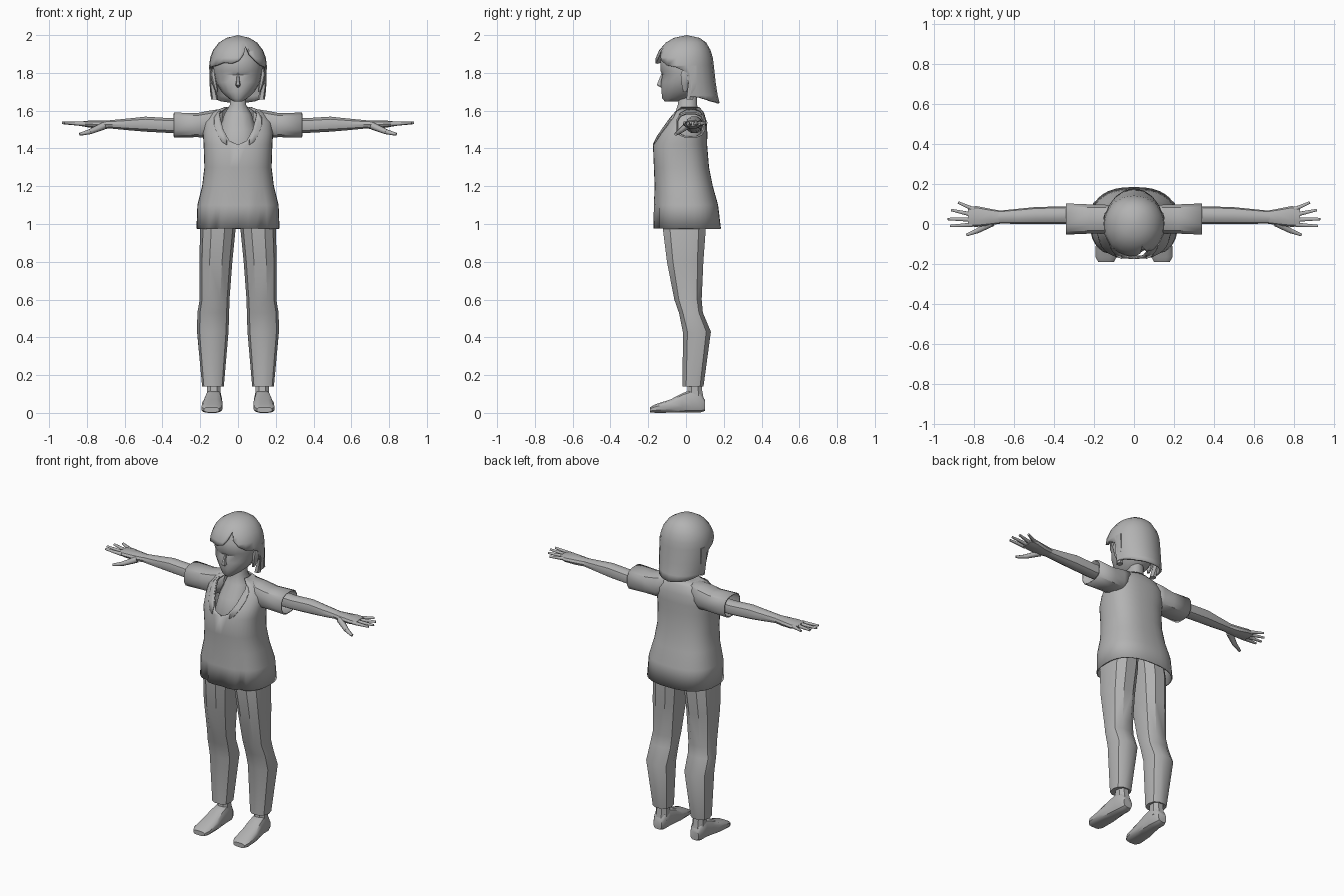
import bpy, bmesh
from math import sin, cos, radians, copysign
from mathutils import Vector

if "Cube" in bpy.data.objects:
    bpy.data.objects.remove(bpy.data.objects["Cube"])

grey = bpy.data.materials.new("plain_grey")
grey.use_nodes = True
grey.diffuse_color = (0.45, 0.45, 0.45, 1)
grey.node_tree.nodes["Principled BSDF"].inputs["Base Color"].default_value = (0.45, 0.45, 0.45, 1)


def finish(name, bm, mirror=False, thick=0, angle=35):
    mesh = bpy.data.meshes.new(name)
    bm.to_mesh(mesh)
    bm.free()
    mesh.materials.append(grey)
    ob = bpy.data.objects.new(name, mesh)
    bpy.context.collection.objects.link(ob)
    bpy.ops.object.select_all(action='DESELECT')
    ob.select_set(True)
    bpy.context.view_layer.objects.active = ob
    bpy.ops.object.shade_smooth_by_angle(angle=radians(angle))
    if thick:
        m = ob.modifiers.new("thickness", 'SOLIDIFY')
        m.thickness, m.offset = thick, -1
    if mirror:
        ob.modifiers.new("mirror", 'MIRROR')
    return ob


def lerp_table(table, s):
    """Linear lookup of a row of values by its first column."""
    if s <= table[0][0]:
        return table[0][1:]
    for lo, hi in zip(table, table[1:]):
        if s <= hi[0]:
            t = (s - lo[0]) / (hi[0] - lo[0])
            return [u + (v - u) * t for u, v in zip(lo[1:], hi[1:])]
    return table[-1][1:]


def shell(name, table, axis='z', cols=None, sides=12, p=2.3, cap=True, fold=None, **kw):
    """Rounded sections along an axis; cols may clip each column: (angle, low, high)."""
    bm = bmesh.new()
    if cols is None:
        cols = [(360 * i / sides + 180 / sides, -9, 9) for i in range(sides + 1)]
    grid = []
    for ang, low, high in cols:
        col = []
        for row in table:
            s = min(max(row[0], low), high)
            a0, a1, b0, b1 = lerp_table(table, s)
            ca, cb = sin(radians(ang)), -cos(radians(ang))
            k = fold(ang, s) if fold else 1
            a = (a0 + a1) / 2 + k * (a1 - a0) / 2 * copysign(abs(ca) ** (2 / p), ca)
            b = (b0 + b1) / 2 + k * (b1 - b0) / 2 * copysign(abs(cb) ** (2 / p), cb)
            co = {'z': (a, b, s), 'x': (s, a, b), 'y': (b, s, a)}[axis]
            col.append(bm.verts.new(co))
        grid.append(col)
    for c, d in zip(grid, grid[1:]):
        for i in range(len(table) - 1):
            bm.faces.new((c[i], d[i], d[i + 1], c[i + 1]))
    if cap:
        bm.faces.new([c[0] for c in reversed(grid[:-1])])
        bm.faces.new([c[-1] for c in grid[:-1]])
    bmesh.ops.remove_doubles(bm, verts=bm.verts, dist=0.0004)
    bmesh.ops.dissolve_degenerate(bm, edges=bm.edges, dist=0.0004)
    return finish(name, bm, **kw)


def rod(name, p, q, r0, r1):
    """Tapered six-sided finger segment, mirrored."""
    p, q = Vector(p), Vector(q)
    bm = bmesh.new()
    bmesh.ops.create_cone(bm, cap_ends=True, segments=6, radius1=r0, radius2=r1, depth=(q - p).length)
    turn = (q - p).to_track_quat('Z', 'Y').to_matrix().to_4x4()
    bmesh.ops.transform(bm, matrix=turn, verts=bm.verts)
    bmesh.ops.translate(bm, vec=(p + q) / 2, verts=bm.verts)
    return finish(name, bm, mirror=True, angle=65)


def sym(z, w, y0, y1):
    return (z, -w, w, y0, y1)


# Jacket with a V neckline and soft pleats at the front hem
jacket = [sym(.975, .22, -.175, .185), sym(1.1, .215, -.172, .17), sym(1.2, .19, -.166, .142),
          sym(1.3, .178, -.17, .122), sym(1.42, .182, -.175, .112), sym(1.48, .186, -.145, .113),
          sym(1.54, .18, -.105, .11), sym(1.59, .14, -.075, .095), sym(1.62, .07, -.05, .07)]
neckline = [(0, 1.42), (10, 1.44), (20, 1.5), (30, 1.56), (45, 1.6), (60, 1.62), (180, 1.62)]


def pleat(ang, z):
    depth = max(0, (1.2 - z) / .22)
    near = max(0, 1 - abs(abs(ang) - 30) / 10) + max(0, 1 - abs(ang) / 10) * .5
    return 1 - .07 * depth * near


cols = [(a, 0, lerp_table(neckline, abs(a))[0]) for a in range(-180, 181, 10)]
shell("jacket", jacket, cols=cols, p=2.5, cap=False, fold=pleat, thick=.008)

# Lapels lie along the neckline
raised = [(z, a - .004, b + .004, c - .005, d) for z, a, b, c, d in jacket]
shell("lapel", raised, cols=[(a, lerp_table(neckline, a - 14)[0], lerp_table(neckline, a)[0])
                             for a in (14, 22, 30, 38, 46)], p=2.5, cap=False, mirror=True, thick=.006)

# Short wide sleeves
shell("sleeve", [(.08, -.03, .085, 1.5, 1.612), (.15, -.05, .1, 1.455, 1.602),
                 (.22, -.05, .1, 1.458, 1.588), (.34, -.055, .105, 1.455, 1.592)],
      axis='x', p=2.7, cap=False, mirror=True, thick=.008)

# Chest and neck
shell("chest_and_neck", [sym(1.3, .1, -.13, .08), sym(1.42, .11, -.145, .08), sym(1.5, .1, -.11, .08),
                         sym(1.58, .075, -.062, .075), sym(1.63, .045, -.045, .06), sym(1.74, .042, -.045, .06)])

# Head, tapering to the chin
shell("head", [sym(1.648, .022, -.112, -.05), sym(1.665, .05, -.127, .03), sym(1.7, .088, -.131, .08),
               sym(1.75, .118, -.135, .11), sym(1.79, .128, -.126, .12), sym(1.81, .13, -.137, .125),
               sym(1.87, .13, -.138, .125), sym(1.94, .09, -.1, .09)], sides=18, p=2.1)
shell("nose", [sym(1.722, .006, -.135, -.1), sym(1.735, .015, -.158, -.1), sym(1.755, .011, -.15, -.1),
               sym(1.8, .006, -.13, -.1)], sides=6)
shell("ear", [(1.7, .105, .12, -.015, .005), (1.74, .108, .136, -.025, .015),
              (1.79, .115, .147, -.03, .025), (1.82, .12, .14, -.02, .02)], sides=8, mirror=True)

# Bob haircut with a side-parted fringe
hair = [sym(1.64, .14, -.165, .178), sym(1.68, .146, -.165, .168), sym(1.75, .152, -.165, .157),
        sym(1.84, .153, -.166, .147), sym(1.88, .148, -.16, .142), sym(1.92, .133, -.142, .13),
        sym(1.96, .102, -.107, .107), sym(1.985, .062, -.065, .073), (2.0, 0, 0, .004, .004)]
fringe = [(-95, 1.8), (-75, 1.83), (-50, 1.84), (-30, 1.855), (-12, 1.85), (2, 1.865), (12, 1.9),
          (20, 1.945), (25, 1.9), (38, 1.865), (55, 1.84), (75, 1.83), (95, 1.8)]
back = [(95, 1.675), (110, 1.67), (125, 1.66), (140, 1.65), (160, 1.645), (180, 1.64)]
cols = [(-a, z, 9) for a, z in reversed(back)] + [(a, z, 9) for a, z in fringe]
cols += [(a, z, 9) for a, z in back]
shell("hair", hair, cols=cols, p=2.1, cap=False, thick=.012, angle=40)

# Side locks in front of the bob
shell("side_lock", [(1.66, .105, .142, .0, .04), (1.75, .125, .152, .01, .06),
                    (1.84, .13, .151, -.03, .06)], sides=6, mirror=True)

# Trousers and ankles
shell("trouser_leg", [(.14, .075, .19, -.02, .095), (.43, .05, .217, -.02, .135),
                      (.53, .047, .215, -.04, .092), (.6, .045, .203, -.065, .086),
                      (.8, .03, .205, -.105, .096), (.98, .012, .2, -.128, .11),
                      (1.15, .0, .17, -.12, .1)], p=2.4, sides=10, mirror=True)
shell("ankle", [(.06, .085, .17, -.005, .1), (.12, .09, .167, .005, .088), (.2, .09, .167, .01, .085)],
      sides=8, mirror=True)

# Feet, running from toe to heel
shell("foot", [(-.19, .002, .03, .1, .18), (-.165, 0, .045, .085, .194), (-.08, 0, .073, .08, .192),
               (-.02, 0, .105, .084, .18), (.03, 0, .125, .086, .172), (.075, 0, .11, .088, .17),
               (.1, .01, .07, .1, .158)], axis='y', p=3, sides=12, mirror=True)

# Arms and palms
shell("arm", [(.2, 0, .09, 1.48, 1.57), (.36, 0, .088, 1.48, 1.562), (.49, 0, .085, 1.487, 1.57),
              (.58, 0, .076, 1.495, 1.56), (.68, .003, .066, 1.505, 1.55)],
      axis='x', sides=10, mirror=True)
shell("palm", [(.66, .003, .066, 1.505, 1.55), (.72, -.006, .076, 1.502, 1.55),
               (.79, -.015, .09, 1.51, 1.548), (.83, -.01, .08, 1.518, 1.543)],
      axis='x', sides=10, mirror=True)

# Spread fingers and a lowered thumb
for finger, x0, y0, x1, y1 in (("index", .81, -.004, .92, -.01), ("middle", .81, .022, .932, .025),
                               ("ring", .81, .047, .915, .07), ("little", .79, .068, .88, .108)):
    rod(finger + "_finger", (x0, y0, 1.53), (x1, y1, 1.536), .013, .007)
rod("thumb_base", (.71, .005, 1.52), (.785, -.035, 1.488), .02, .014)
rod("thumb_tip", (.778, -.032, 1.49), (.838, -.055, 1.475), .014, .008)
